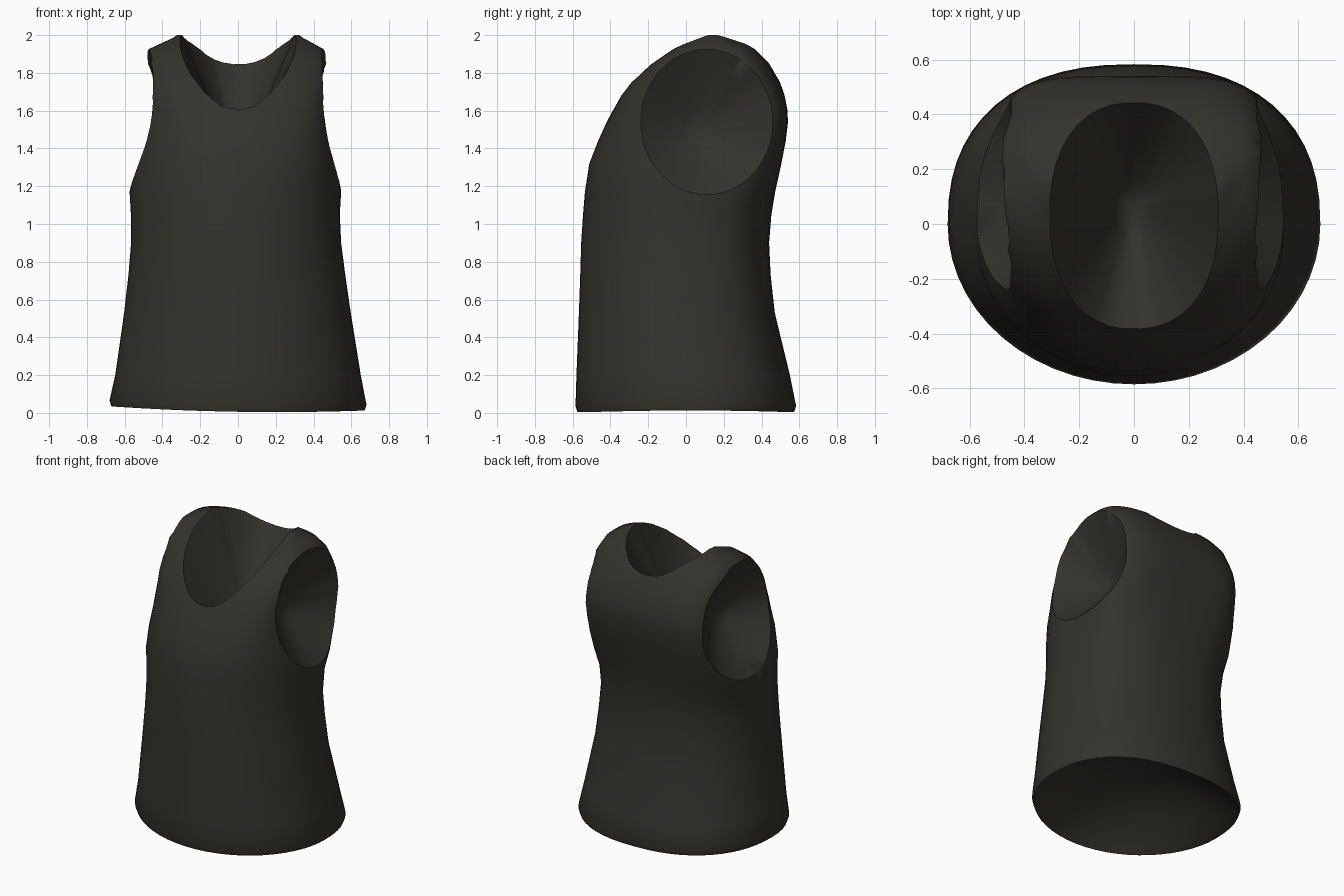
import bpy, bmesh, math
from mathutils import Vector

if "Cube" in bpy.data.objects:
    bpy.data.objects.remove(bpy.data.objects["Cube"])

SEG = 56
# Body sections: z, front y, back y, half width, x centre, front and back squareness
SECTIONS = [
    (0.00, -0.575, 0.573, 0.670, 0.0, 2.0, 2.35),
    (0.03, -0.585, 0.583, 0.680, 0.0, 2.0, 2.35),
    (0.20, -0.580, 0.550, 0.650, 0.0, 2.0, 2.35),
    (0.53, -0.567, 0.470, 0.600, -0.003, 2.0, 2.4),
    (0.73, -0.560, 0.448, 0.574, -0.006, 2.0, 2.5),
    (0.90, -0.555, 0.440, 0.556, -0.01, 2.0, 2.6),
    (1.05, -0.545, 0.452, 0.553, -0.014, 2.05, 2.8),
    (1.17, -0.535, 0.472, 0.560, -0.014, 2.1, 3.2),
    (1.32, -0.512, 0.505, 0.537, -0.008, 2.35, 3.9),
    (1.44, -0.465, 0.528, 0.518, -0.003, 2.65, 4.4),
    (1.54, -0.420, 0.540, 0.507, 0.0, 3.0, 4.7),
    (1.61, -0.382, 0.536, 0.503, 0.0, 3.2, 4.6),
    (1.68, -0.345, 0.522, 0.502, 0.0, 3.4, 4.3),
    (1.75, -0.295, 0.498, 0.502, 0.0, 3.5, 3.8),
    (1.85, -0.192, 0.440, 0.502, -0.005, 3.5, 3.4),
    (1.925, -0.085, 0.370, 0.464, -0.01, 3.3, 3.3),
    (1.955, -0.035, 0.325, 0.405, -0.005, 3.0, 3.0),
    (1.985, 0.040, 0.245, 0.345, 0.0, 3.0, 3.0),
    (2.00, 0.095, 0.185, 0.325, 0.0, 3.0, 3.0),
]


def power(v, n):
    return math.copysign(abs(v) ** (2 / n), v)


def add_object(name, bm):
    bmesh.ops.recalc_face_normals(bm, faces=bm.faces)
    mesh = bpy.data.meshes.new(name)
    bm.to_mesh(mesh)
    bm.free()
    obj = bpy.data.objects.new(name, mesh)
    bpy.context.collection.objects.link(obj)
    return obj


def bridge(bm, a, b):
    for i in range(len(a)):
        j = (i + 1) % len(a)
        bm.faces.new((a[i], a[j], b[j], b[i]))


def build_body():
    bm = bmesh.new()
    rings = []
    for k, (z, front, back, half, cx, nf, nb) in enumerate(SECTIONS):
        ring = []
        for i in range(SEG):
            a = math.tau * i / SEG
            n = nb if math.sin(a) > 0 else nf
            x = cx + half * power(math.cos(a), n)
            y = (front + back) / 2 + (back - front) / 2 * power(math.sin(a), n)
            # hem rises slightly at the sides, more on the left
            t = x / 0.68
            lift = 0.006 + 0.018 * t * t - 0.011 * t if k < 2 else 0
            ring.append(bm.verts.new((x, y, z + lift)))
        rings.append(ring)
    for a, b in zip(rings, rings[1:]):
        bridge(bm, a, b)
    bm.faces.new(rings[-1])
    # underside, hollowed inwards
    last = rings[0]
    for s, z in ((0.96, 0.04), (0.75, 0.15), (0.4, 0.25)):
        ring = [bm.verts.new((v.co.x * s, v.co.y * s, z)) for v in rings[0]]
        bridge(bm, last, ring)
        last = ring
    tip = bm.verts.new((0, 0, 0.29))
    for i in range(SEG):
        bm.faces.new((last[i], last[(i + 1) % SEG], tip))
    return add_object("tank_top", bm)


def cutter(name, place, n=40):
    """Elliptic prism; place(cos, sin, t) gives a point, t=0 at the floor."""
    bm = bmesh.new()
    rings = [[bm.verts.new(place(math.cos(math.tau * (i + .37) / n),
                                 math.sin(math.tau * (i + .37) / n), t))
              for i in range(n)] for t in (0, 1)]
    bridge(bm, *rings)
    bm.faces.new(rings[0])
    bm.faces.new(rings[1])
    obj = add_object(name, bm)
    obj.hide_render = True
    return obj


body = build_body()
NECK_FLOOR, ARM_FLOOR = 1.33, 0.36
cutters = [cutter("neck_cutter", lambda c, s, t: (
    0.308 * power(c, 2.3), 0.03 + 0.413 * power(s, 2.3), NECK_FLOOR + t))]
for side in (-1, 1):
    cutters.append(cutter("arm_cutter", lambda c, s, t: (
        side * (ARM_FLOOR + 0.5 * t), 0.11 + 0.35 * c, 1.54 + 0.385 * s)))

# Cut neck and arm openings
for c in cutters:
    mod = body.modifiers.new("opening", 'BOOLEAN')
    mod.operation = 'DIFFERENCE'
    mod.solver = 'EXACT'
    mod.object = c
evaluated = body.evaluated_get(bpy.context.evaluated_depsgraph_get())
mesh = bpy.data.meshes.new_from_object(evaluated)
body.modifiers.clear()
body.data = mesh
for c in cutters:
    bpy.data.objects.remove(c)

bm = bmesh.new()
bm.from_mesh(mesh)


def on_neck_floor(p):
    return abs(p.z - NECK_FLOOR) < 1e-4 and abs(p.x) < 0.32 and abs(p.y - 0.03) < 0.42


def on_arm_floor(p, side):
    return abs(p.x - side * ARM_FLOOR) < 1e-4 and abs(
        math.hypot((p.y - 0.11) / 0.35, (p.z - 1.54) / 0.385) - 1) < 0.02


def line_opening(on_floor, tip, axis):
    """Replace the straight cut walls by a smooth hollow that narrows to tip."""
    tip = Vector(tip)
    floor = [v for v in bm.verts if on_floor(v.co)]
    bmesh.ops.delete(bm, geom=floor, context='VERTS')
    rim = {v for e in bm.edges if e.is_boundary for v in e.verts}
    bmesh.ops.remove_doubles(bm, verts=list(rim), dist=0.012)
    edges = [e for e in bm.edges if e.is_boundary]
    layers = [{v: v for e in edges for v in e.verts}]
    for s in (0.75, 0.5, 0.25):
        layer = {}
        for v in layers[0]:
            p = tip.lerp(v.co, s)
            p[axis] = tip[axis] + (v.co[axis] - tip[axis]) * s ** 1.25
            layer[v] = bm.verts.new(p)
        layers.append(layer)
    end = bm.verts.new(tip)
    for e in edges:
        a, b = e.verts
        for up, down in zip(layers, layers[1:]):
            bm.faces.new((up[a], up[b], down[b], down[a]))
        bm.faces.new((layers[-1][a], layers[-1][b], end))


# Neck and arm linings
line_opening(on_neck_floor, (0, 0.06, 1.41), 2)
for side in (-1, 1):
    line_opening(lambda p: on_arm_floor(p, side), (side * 0.27, 0.06, 1.49), 0)
bmesh.ops.triangulate(bm, faces=[f for f in bm.faces if len(f.verts) > 4])
bmesh.ops.recalc_face_normals(bm, faces=bm.faces)
bm.to_mesh(mesh)
bm.free()

# Dark olive cloth
cloth = bpy.data.materials.new("dark_olive_cloth")
cloth.diffuse_color = (0.034, 0.032, 0.025, 1)
cloth.use_nodes = True
cloth.node_tree.nodes["Principled BSDF"].inputs["Base Color"].default_value = cloth.diffuse_color
mesh.materials.clear()
mesh.materials.append(cloth)
bpy.context.view_layer.objects.active = body
body.select_set(True)
bpy.ops.object.shade_smooth_by_angle(angle=math.radians(40))
